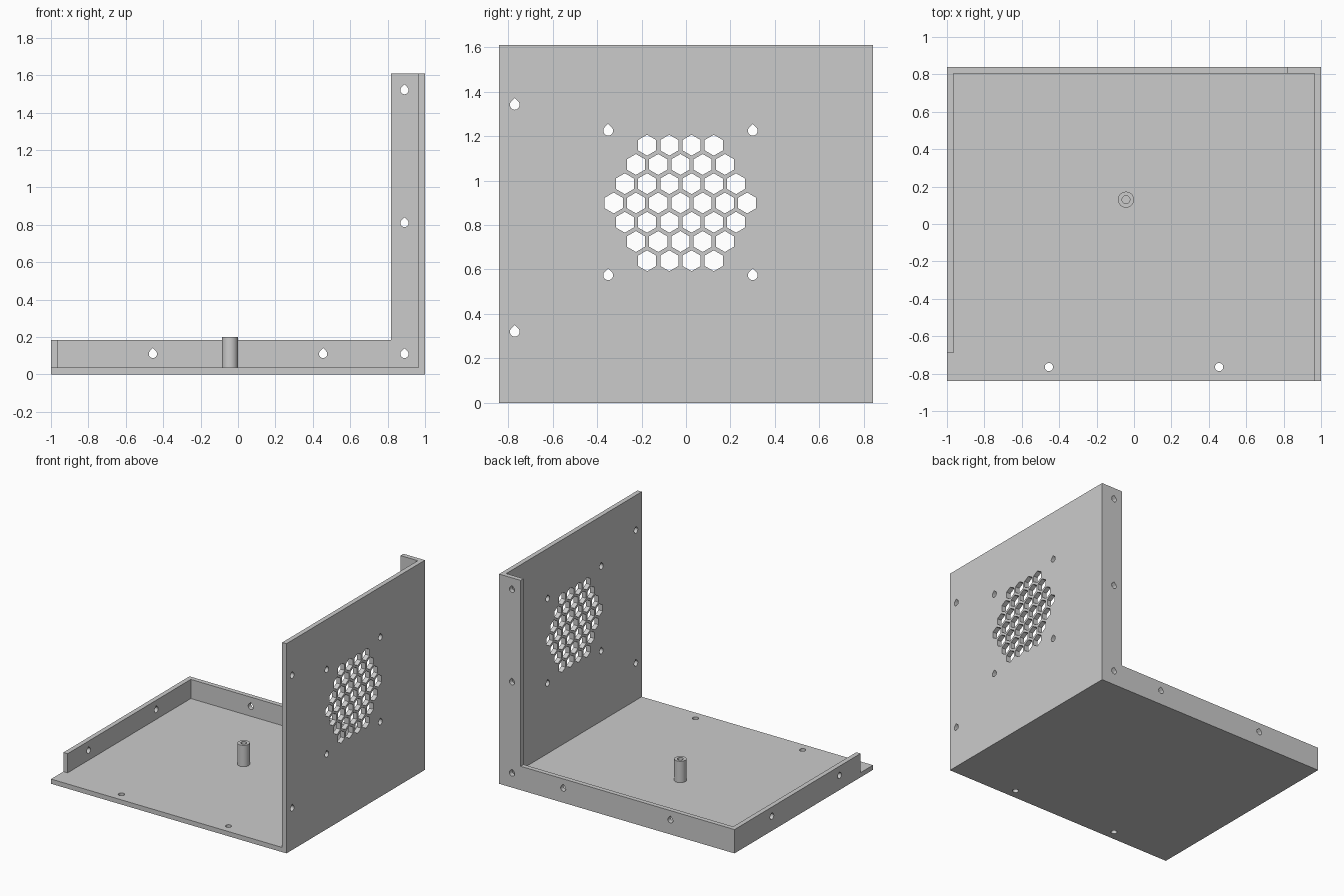
import bpy, bmesh, math
from mathutils import Vector

cube = bpy.data.objects.get("Cube")
if cube:
    bpy.data.objects.remove(cube, do_unlink=True)

# Overall sizes
HALF_X, HALF_Y, HEIGHT = 1.0, 0.84, 1.61
T = 0.036            # sheet thickness
LIP = 0.183          # width of the flanges
HOLE_R = 0.022

grey = bpy.data.materials.new("plain grey")
grey.use_nodes = True
colour = (0.6, 0.6, 0.6, 1)
grey.diffuse_color = colour
grey.node_tree.nodes["Principled BSDF"].inputs["Base Color"].default_value = colour


def make_object(name, bm):
    bmesh.ops.recalc_face_normals(bm, faces=bm.faces)
    mesh = bpy.data.meshes.new(name)
    bm.to_mesh(mesh)
    bm.free()
    mesh.materials.append(grey)
    obj = bpy.data.objects.new(name, mesh)
    bpy.context.collection.objects.link(obj)
    return obj


def box(name, lo, hi):
    bm = bmesh.new()
    bmesh.ops.create_cube(bm, size=1)
    for v in bm.verts:
        v.co = [(a + b) / 2 + c * (b - a) for a, b, c in zip(lo, hi, v.co)]
    return make_object(name, bm)


def ring(n, r, start=0.0):
    return [(r * math.cos(start + math.tau * i / n),
             r * math.sin(start + math.tau * i / n)) for i in range(n)]


def teardrop(r):
    # Round below, 45 degree peak above
    a0, sweep, n = math.radians(135), math.radians(270), 18
    arc = [(r * math.cos(a0 + sweep * i / n), r * math.sin(a0 + sweep * i / n))
           for i in range(n + 1)]
    return arc + [(0, r * math.sqrt(2))]


def punch(bm, shape, axis, centre, depth):
    # Prism along the axis, spanning depth either side of the centre
    u, v = {"X": ((0, 1, 0), (0, 0, 1)), "Y": ((1, 0, 0), (0, 0, 1)),
            "Z": ((1, 0, 0), (0, 1, 0))}[axis]
    u, v, c = Vector(u), Vector(v), Vector(centre)
    w = u.cross(v) * depth
    face = bm.faces.new([bm.verts.new(c - w + u * a + v * b) for a, b in shape])
    out = bmesh.ops.extrude_face_region(bm, geom=[face])["geom"]
    bmesh.ops.translate(bm, vec=w * 2,
                        verts=[g for g in out if isinstance(g, bmesh.types.BMVert)])


def carve(target, cutter):
    mod = target.modifiers.new("carve", "BOOLEAN")
    mod.operation, mod.solver, mod.object = "DIFFERENCE", "EXACT", cutter
    bpy.context.view_layer.update()
    done = target.evaluated_get(bpy.context.evaluated_depsgraph_get())
    mesh = bpy.data.meshes.new_from_object(done)
    target.modifiers.clear()
    target.data = mesh
    bpy.data.objects.remove(cutter, do_unlink=True)


# Shell: floor, tall side wall, L-shaped back flange, low side flange
shell = box("enclosure_shell", (-HALF_X, -HALF_Y, 0), (HALF_X, HALF_Y, HEIGHT))
carve(shell, box("inside_cutter", (T - HALF_X, -2, T), (HALF_X - T, HALF_Y - T, 2)))
carve(shell, box("upper_cutter", (-2, -2, LIP), (HALF_X - LIP, 2, 2)))
carve(shell, box("flange_end_cutter", (-2, -2, T), (-0.9, -0.69, 0.5)))

# Screw holes and hexagonal fan grille
holes = bmesh.new()
drop = teardrop(HOLE_R)
for x, z in [(-0.455, 0.11), (0.455, 0.11), (0.89, 0.11), (0.89, 0.81), (0.89, 1.52)]:
    punch(holes, drop, "Y", (x, HALF_Y, z), 0.08)
for y in (-0.435, 0.385):
    punch(holes, drop, "X", (-HALF_X, y, 0.11), 0.08)
for x in (-0.455, 0.455):
    punch(holes, ring(24, HOLE_R), "Z", (x, -0.765, 0), 0.08)
for z in (0.32, 1.34):
    punch(holes, drop, "X", (HALF_X, -0.77, z), 0.08)
fan_y, fan_z, pitch = -0.025, 0.899, 0.1
for sy in (-1, 1):
    for sz in (-1, 1):
        punch(holes, drop, "X", (HALF_X, fan_y + sy * 0.325, fan_z + sz * 0.325), 0.08)
hexagon = ring(6, 0.047, math.pi / 2)
for row in range(-3, 4):
    count = 7 - abs(row)
    for i in range(count):
        y = fan_y + (i - (count - 1) / 2) * pitch
        z = fan_z + row * pitch * math.sqrt(3) / 2
        punch(holes, hexagon, "X", (HALF_X, y, z), 0.08)
carve(shell, make_object("hole_cutter", holes))

# Hollow standoff on the floor
bm = bmesh.new()
profile = [(0.043, T), (0.043, 0.2), (0.021, 0.2), (0.021, T)]
verts = [bm.verts.new((r, 0, z)) for r, z in profile]
edges = [bm.edges.new(pair) for pair in zip(verts, verts[1:])]
bmesh.ops.spin(bm, geom=verts + edges, cent=(0, 0, 0), axis=(0, 0, 1),
               angle=math.tau, steps=32, use_merge=True)
bmesh.ops.remove_doubles(bm, verts=bm.verts, dist=1e-5)
post = make_object("standoff_post", bm)
post.location = (-0.043, 0.13, 0)
bpy.ops.object.select_all(action="DESELECT")
post.select_set(True)
bpy.context.view_layer.objects.active = post
bpy.ops.object.shade_smooth_by_angle()
